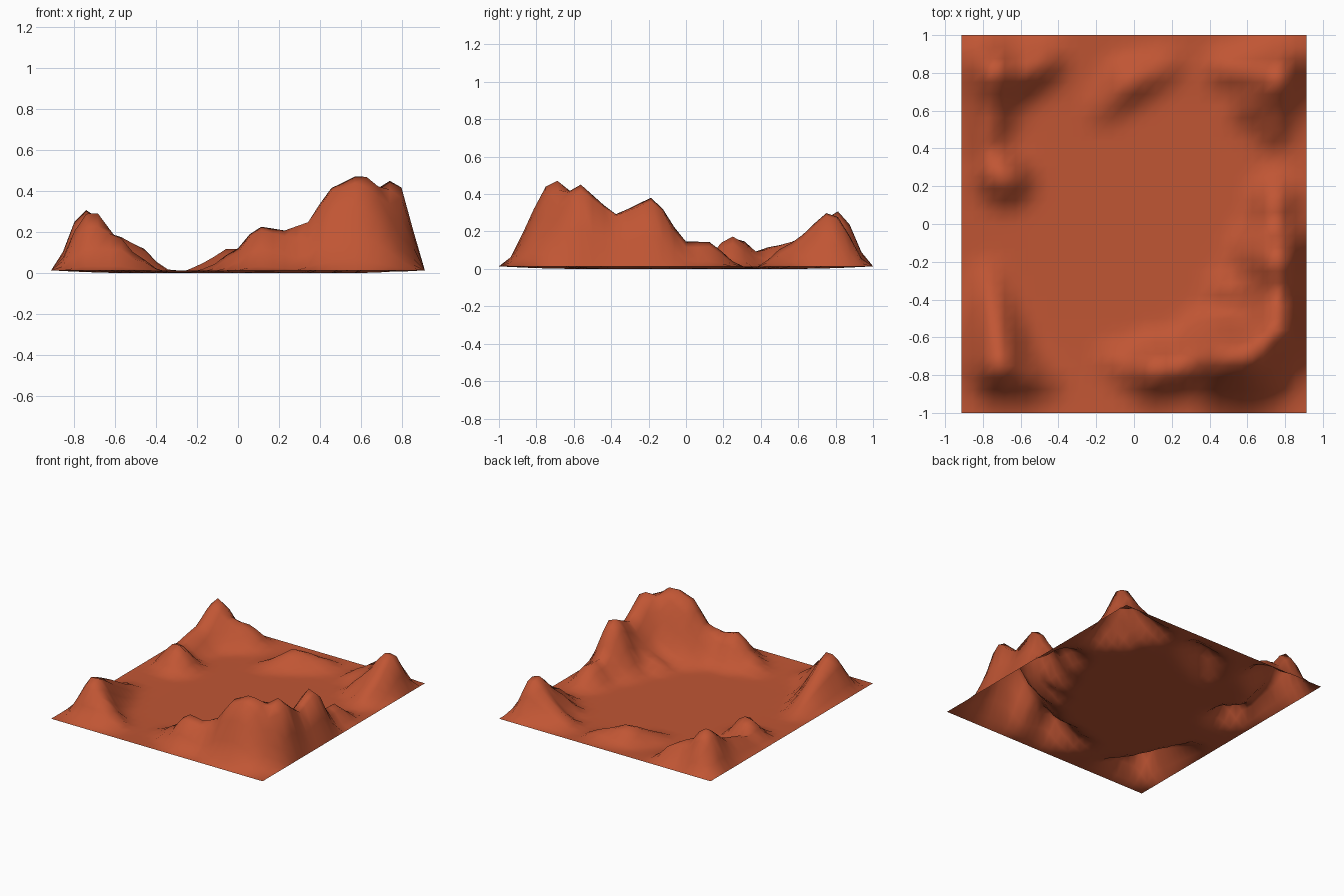
import bpy, bmesh, math
from mathutils import Vector

if "Cube" in bpy.data.objects:
    bpy.data.objects.remove(bpy.data.objects["Cube"])

HX, HY, N = 0.912, 1.0, 32

# Ridge crests: short polylines of (x, y, height)
RIDGES = [
    # front right massif
    [(-.1, -.72, .06), (0, -.76, .13), (.11, -.77, .24), (.24, -.76, .215), (.35, -.72, .27),
     (.48, -.71, .44), (.57, -.7, .482), (.62, -.69, .478)],
    # right ridge
    [(.755, -.56, .455), (.77, -.38, .3), (.76, -.19, .39), (.74, 0, .15), (.75, .12, .15), (.74, .22, .05)],
    # inner spur
    [(.7, -.38, .18), (.5, -.35, .09)],
    # front left mountain
    [(-.77, -.29, .06), (-.71, -.74, .31), (-.6, -.8, .19), (-.5, -.83, .09)],
    # left hill
    [(-.72, .27, .18), (-.68, .24, .18)],
    # back left peak with two arms
    [(-.78, .42, .12), (-.76, .62, .17), (-.735, .8, .315), (-.66, .78, .22), (-.5, .85, .15), (-.44, .89, .07)],
    # back hill
    [(-.16, .62, .06), (-.03, .75, .135), (.16, .83, .07)],
    # back right mountain
    [(.48, .82, .09), (.77, .78, .29), (.74, .53, .12)],
    [(.74, .75, .25), (.64, .64, .15)],
]


def ridge_height(p, line):
    """Bell-shaped flank around the crest; taller crests are wider."""
    best = 0.0
    for a, b in zip(line, line[1:]):
        pa, d = Vector(a[:2]), Vector(b[:2]) - Vector(a[:2])
        t = max(0, min(1, (p - pa).dot(d) / d.length_squared))
        h = a[2] + (b[2] - a[2]) * t
        w = .075 + .22 * h
        best = max(best, h * math.exp(-((p - pa - d * t).length / w) ** 2))
    return best


def edge_fade(d, width):
    return math.sin(math.pi / 2 * max(0, min(1, d / width)))


def height(x, y):
    p = Vector((x, y))
    h = sum(ridge_height(p, r) ** 4 for r in RIDGES) ** 0.25
    h = max(0, h - .01)
    dx, dy = HX - abs(x), HY - abs(y)
    h *= edge_fade(dx, .13) * edge_fade(dy, .13)
    # shallow dish: the rim sits slightly above the plain
    return h + .014 * max(0, 1 - min(dx, dy) / .45) ** 2


# Terrain sheet
bm = bmesh.new()
bmesh.ops.create_grid(bm, x_segments=N, y_segments=N, size=1)
for v in bm.verts:
    v.co.x *= HX
    v.co.y *= HY
    v.co.z = height(v.co.x, v.co.y)
for f in bm.faces:
    f.smooth = True
bm.normal_update()
mesh = bpy.data.meshes.new("terrain")
bm.to_mesh(mesh)
bm.free()
terrain = bpy.data.objects.new("terrain", mesh)
bpy.context.collection.objects.link(terrain)

# Red earth
mat = bpy.data.materials.new("red_earth")
mat.diffuse_color = (.53, .092, .034, 1)
mat.use_nodes = True
mat.node_tree.nodes["Principled BSDF"].inputs["Base Color"].default_value = mat.diffuse_color
mesh.materials.append(mat)
